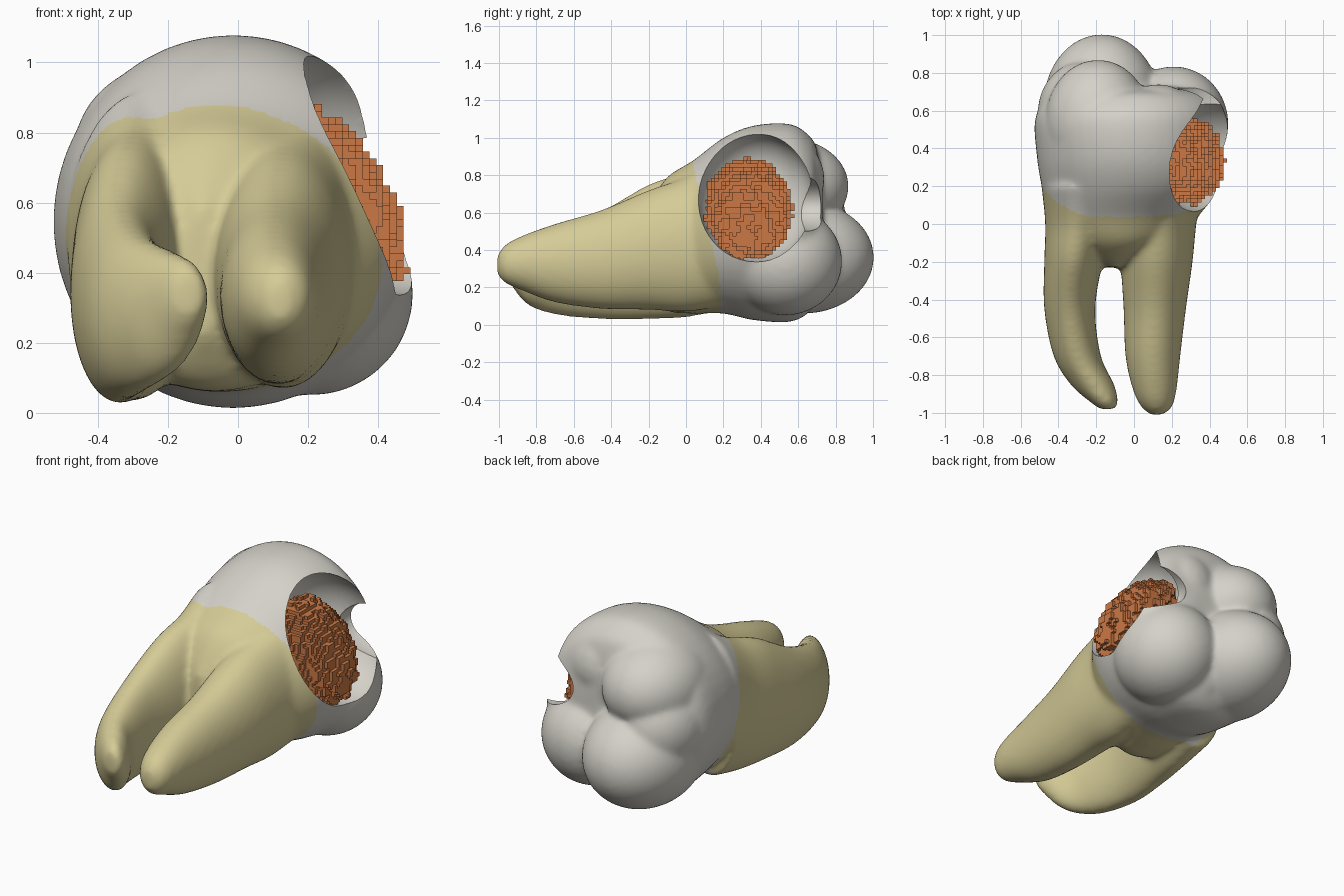
import bpy, bmesh, math, random
from mathutils import Matrix, Vector

random.seed(4)
cube = bpy.data.objects.get("Cube")
if cube:
    bpy.data.objects.remove(cube)


def material(name, rgb):
    m = bpy.data.materials.new(name)
    m.use_nodes = True
    m.diffuse_color = (*rgb, 1)
    m.node_tree.nodes["Principled BSDF"].inputs["Base Color"].default_value = (*rgb, 1)
    return m


enamel = material("enamel_white", (0.66, 0.64, 0.58))
dentine = material("root_yellow", (0.67, 0.6, 0.31))
rot = material("decay_orange", (0.6, 0.19, 0.06))


def rounded(sections, steps=5):
    """Pass a smooth curve through the sections."""
    pts = [Vector(s) for s in sections]
    pts = [pts[0], *pts, pts[-1]]
    out = []
    for a, b, c, d in zip(pts, pts[1:], pts[2:], pts[3:]):
        for i in range(steps):
            t = i / steps
            out.append(b + (c - a) * (t / 2) + (2 * a - 5 * b + 4 * c - d) * (t * t / 2)
                       + (3 * b - a - 3 * c + d) * (t ** 3 / 2))
    return out + [pts[-1]]


def loft(bm, sections, sides=48):
    """Skin ellipses given as (y, centre x, centre z, radius x, radius z)."""
    rings = []
    for y, cx, cz, rx, rz in rounded(sections):
        angles = [math.tau * i / sides for i in range(sides)]
        rings.append([bm.verts.new((cx + rx * math.cos(a), y, cz + rz * math.sin(a)))
                      for a in angles])
    for a, b in zip(rings, rings[1:]):
        for i in range(sides):
            j = (i + 1) % sides
            bm.faces.new((a[i], a[j], b[j], b[i]))
    bm.faces.new(rings[0][::-1])
    bm.faces.new(rings[-1])


def ellipsoid(bm, centre, radii, tilt=0):
    mat = (Matrix.Translation(centre) @ Matrix.Rotation(tilt, 4, 'Y')
           @ Matrix.Diagonal((*radii, 1)))
    return bmesh.ops.create_icosphere(bm, subdivisions=4, radius=1, matrix=mat)["verts"]


def finish(bm, name, mats):
    bmesh.ops.recalc_face_normals(bm, faces=bm.faces)
    me = bpy.data.meshes.new(name)
    bm.to_mesh(me)
    bm.free()
    ob = bpy.data.objects.new(name, me)
    bpy.context.scene.collection.objects.link(ob)
    for m in mats:
        me.materials.append(m)
    return ob


def activate(ob):
    bpy.ops.object.select_all(action='DESELECT')
    bpy.context.view_layer.objects.active = ob
    ob.select_set(True)


def apply(ob, kind, **settings):
    mod = ob.modifiers.new(kind, kind)
    for key, value in settings.items():
        setattr(mod, key, value)
    activate(ob)
    bpy.ops.object.modifier_apply(modifier=mod.name)


bm = bmesh.new()
# Crown body and neck
loft(bm, [(-.23, -.1, .4, .04, .18), (-.11, -.07, .43, .28, .35), (.04, -.06, .47, .4, .41),
          (.2, -.015, .53, .475, .47), (.36, -.01, .545, .505, .52), (.55, -.015, .545, .51, .53),
          (.65, -.01, .54, .46, .48), (.7, -.01, .54, .37, .4), (.73, -.01, .54, .2, .2)])
# Straight root
loft(bm, [(-1.01, .12, .32, .03, .05), (-.97, .12, .325, .08, .1), (-.88, .11, .33, .115, .145),
          (-.7, .1, .33, .145, .21), (-.45, .11, .35, .165, .265), (-.2, .12, .4, .19, .32),
          (0, .13, .43, .2, .36), (.2, .14, .5, .22, .4)])
# Hooked root
loft(bm, [(-.98, -.14, .34, .04, .06), (-.94, -.16, .33, .075, .11), (-.85, -.22, .29, .115, .18),
          (-.7, -.3, .285, .125, .23), (-.45, -.34, .32, .135, .29), (-.2, -.32, .39, .155, .36),
          (0, -.29, .43, .18, .39), (.2, -.27, .5, .22, .42)])
# Four broad chewing cusps, then the ridges that join them
for centre, radii in (((-.19, .54, .74), (.28, .33, .26)), ((-.17, .63, .36), (.31, .375, .3)),
                      ((.21, .53, .34), (.29, .305, .29)), ((.13, .5, .78), (.23, .24, .24)),
                      ((-.27, .59, .55), (.24, .27, .26)), ((.03, .54, .33), (.2, .25, .29))):
    ellipsoid(bm, centre, radii)
tooth = finish(bm, "tooth", (enamel, dentine))
apply(tooth, 'REMESH', mode='VOXEL', voxel_size=0.015)
apply(tooth, 'SMOOTH', factor=0.5, iterations=14)

# Enamel ends along a curved neck line
for p in tooth.data.polygons:
    c = p.center
    neck = .04 + .14 * min(1, max(0, (.85 - c.z) / .6)) + .4 * max(0, -c.x - .25)
    p.material_index = 0 if c.y > neck else 1

# Hollow in the upper side, with a notch running out to the chewing face
for centre, radii, tilt in (((.37, .37, .68), (.27, .31, .39), -.7),
                            ((.47, .64, .65), (.26, .22, .15), 0)):
    bm = bmesh.new()
    ellipsoid(bm, centre, radii, tilt)
    cutter = finish(bm, "hollow_cutter", (enamel,))
    cutter.hide_render = True
    apply(tooth, 'BOOLEAN', operation='DIFFERENCE', object=cutter, solver='EXACT')
    bpy.data.objects.remove(cutter)
activate(tooth)
bpy.ops.object.shade_smooth_by_angle(angle=math.radians(40))

# Crusty decay filling the hollow
bm = bmesh.new()
middle = Vector((.27, .335, .615))
for v in ellipsoid(bm, middle, (.16, .235, .31), tilt=-.55):
    v.co = middle + (v.co - middle) * random.uniform(.88, 1.05)
decay = finish(bm, "decay", (rot,))
apply(decay, 'REMESH', mode='BLOCKS', octree_depth=5, scale=0.9)
for p in decay.data.polygons:
    p.use_smooth = False
